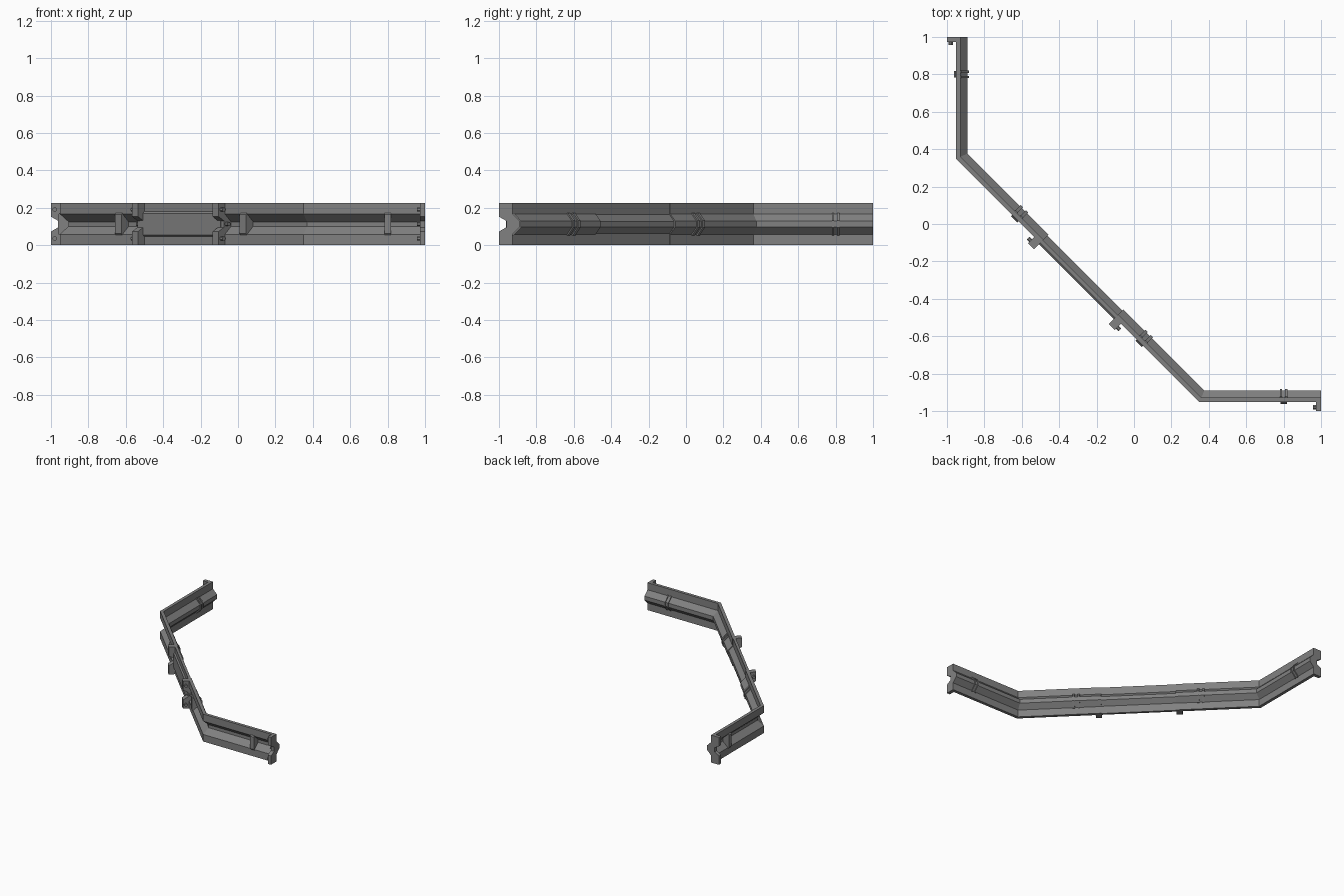
import bpy, bmesh
from math import sqrt
from mathutils import Vector

cube = bpy.data.objects.get("Cube")
if cube:
    bpy.data.objects.remove(cube)

grey = bpy.data.materials.new("steel_grey")
grey.use_nodes = True
colour = (0.22, 0.22, 0.22, 1)
grey.diffuse_color = colour
grey.node_tree.nodes["Principled BSDF"].inputs["Base Color"].default_value = colour

OUT = -0.953          # outer face of the straight arms
BEND = 0.35           # where the arm meets the diagonal
MID = (OUT + BEND) / 2
H = 0.225
DIAG = Vector((1, 1)) / sqrt(2)


def arm(y, mitre=0.0):
    """Station on the straight arm: origin and inward direction."""
    return Vector((OUT, y)), Vector((1, mitre))


def diagonal(a):
    """Station on the diagonal, measured from its middle."""
    return Vector((MID - a, MID + a)), DIAG


def sweep(name, profile, stations, swap=False):
    """Loft a (depth, height) profile through stations and cap both ends."""
    bm = bmesh.new()
    rings = []
    for origin, inward in stations:
        ring = []
        for d, z in profile:
            p = origin + inward * d
            ring.append(bm.verts.new((p.y, p.x, z) if swap else (p.x, p.y, z)))
        rings.append(ring)
    n = len(profile)
    for r0, r1 in zip(rings, rings[1:]):
        for i in range(n):
            j = (i + 1) % n
            bm.faces.new((r0[i], r0[j], r1[j], r1[i]))
    bm.faces.new(rings[0])
    bm.faces.new(rings[-1])
    bmesh.ops.recalc_face_normals(bm, faces=bm.faces)
    mesh = bpy.data.meshes.new(name)
    bm.to_mesh(mesh)
    bm.free()
    mesh.materials.append(grey)
    obj = bpy.data.objects.new(name, mesh)
    bpy.context.collection.objects.link(obj)
    return obj


def mirrored(half):
    """Complete a profile from its lower half."""
    return half + [(d, H - z) for d, z in reversed(half)]


def section(front, back):
    return mirrored(front) + mirrored(back)[::-1]


# Cross-sections
groove = [(0, 0), (0, 0.058), (0.046, 0.1)]
ridge = [(0.025, 0), (0.025, 0.058), (0.063, 0.096)]
rail = section(groove, ridge)
flange = section([(-0.047, 0), (-0.047, 0.073), (-0.008, 0.095)],
                 [(0.012, 0), (0.012, 0.06), (0.052, 0.098)])
panel = section([(0, 0), (0, 0.045), (-0.01, 0.055)],
                [(0.02, 0), (0.02, 0.062), (0.054, 0.098)])
plug = section([(-0.002, 0.053), (-0.009, 0.062)],
               [(0.002, 0.053), (0.05, 0.1)])
band = section([(0.015, 0.052), (0.05, 0.1)],
               [(0.031, 0.052), (0.07, 0.093)])


# Round bolt made of a swept octagon
def bolt(name, depth, z, start, end, swap):
    r = 0.011
    k = r * 0.414
    ring = [(r, k), (k, r), (-k, r), (-r, k), (-r, -k), (-k, -r), (k, -r), (r, -k)]
    sweep(name, [(depth + x, z + y) for x, y in ring], [start, end], swap)


RIB = 0.2155
CLIP = 0.333
for side, swap in (("right", False), ("left", True)):
    # Bent wall rail
    sweep(side + "_rail", rail, [arm(1), arm(BEND, sqrt(2) - 1), diagonal(RIB - 0.016)], swap)
    # Joining flanges and their bolts
    sweep(side + "_end_flange", flange, [arm(1), arm(0.972)], swap)
    sweep(side + "_inner_flange", flange, [diagonal(RIB - 0.016), diagonal(RIB + 0.016)], swap)
    for depth, z in ((-0.027, 0.035), (0.012, H / 2), (-0.027, H - 0.035)):
        bolt(side + "_end_bolt", depth, z, arm(0.975), arm(0.957), swap)
        bolt(side + "_inner_bolt", depth, z, diagonal(RIB + 0.01), diagonal(RIB + 0.03), swap)
    # Clips: plug in the groove, twin bands over the ridge behind
    for label, place, at in (("arm", arm, 0.8), ("diagonal", diagonal, CLIP)):
        sweep(f"{side}_{label}_plug", plug, [place(at - 0.017), place(at + 0.017)], swap)
        for s in (-1, 1):
            sweep(f"{side}_{label}_band", band,
                  [place(at + s * 0.008), place(at + s * 0.02)], swap)

# Plain panel between the two inner flanges
sweep("centre_panel", panel, [diagonal(-RIB), diagonal(RIB)])
